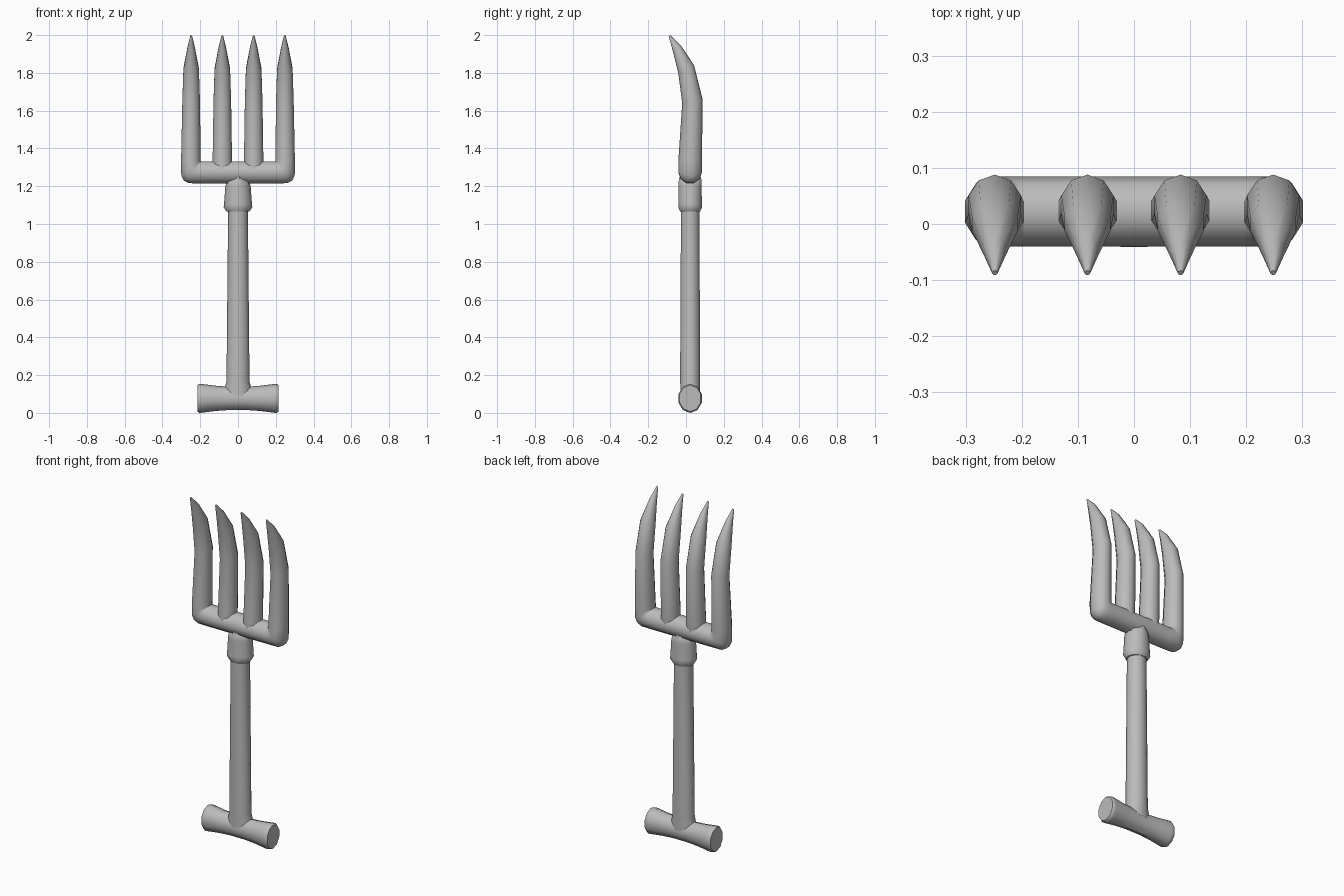
import bpy, bmesh, math
from mathutils import Vector

cube = bpy.data.objects.get("Cube")
if cube:
    bpy.data.objects.remove(cube, do_unlink=True)

grey = bpy.data.materials.new("plain grey")
grey.use_nodes = True
grey.diffuse_color = (0.5, 0.5, 0.5, 1)
grey.node_tree.nodes["Principled BSDF"].inputs["Base Color"].default_value = (0.5, 0.5, 0.5, 1)

SIDES = 10
MID_Y = 0.022  # depth of the straight parts


def loft(name, rings):
    """Skin elliptical rings, each a (centre, half axis u, half axis v)."""
    bm = bmesh.new()
    loops = []
    for c, u, v in rings:
        c, u, v = Vector(c), Vector(u), Vector(v)
        angles = [math.pi / 2 + math.tau * i / SIDES for i in range(SIDES)]
        loops.append([bm.verts.new(c + u * math.cos(a) + v * math.sin(a)) for a in angles])
    for a, b in zip(loops, loops[1:]):
        for i in range(SIDES):
            j = (i + 1) % SIDES
            bm.faces.new((a[i], a[j], b[j], b[i]))
    bm.faces.new(loops[0])
    bm.faces.new(loops[-1])
    bmesh.ops.remove_doubles(bm, verts=bm.verts, dist=0.0005)
    bmesh.ops.recalc_face_normals(bm, faces=bm.faces)
    mesh = bpy.data.meshes.new(name)
    bm.to_mesh(mesh)
    bm.free()
    mesh.materials.append(grey)
    obj = bpy.data.objects.new(name, mesh)
    bpy.context.collection.objects.link(obj)
    bpy.ops.object.select_all(action="DESELECT")
    obj.select_set(True)
    bpy.context.view_layer.objects.active = obj
    bpy.ops.object.shade_smooth_by_angle(angle=math.radians(42))
    return obj


def upright(name, profile):
    """Upright part from (z, half width, half depth) steps."""
    return loft(name, [((0, MID_Y, z), (0, d, 0), (w, 0, 0)) for z, w, d in profile])


# Flared cross grip
half = [(0.215, 0.070), (0.205, 0.077), (0.19, 0.076), (0.12, 0.067), (0.05, 0.062)]
grip = [(-x, r) for x, r in half] + [(x, r) for x, r in reversed(half)]
loft("cross_grip", [((x, MID_Y, 0.077), (0, r * 0.84, 0), (0, 0, r)) for x, r in grip])

# Shaft with a small fillet at the grip, and the collar above it
upright("shaft", [(0.09, 0.075, 0.053), (0.135, 0.07, 0.054), (0.165, 0.061, 0.056),
                  (1.1, 0.052, 0.051)])
upright("collar", [(1.065, 0.06, 0.055), (1.088, 0.076, 0.066), (1.105, 0.074, 0.065),
                   (1.2, 0.067, 0.064), (1.225, 0.06, 0.064), (1.25, 0.015, 0.06)])


def tine_rings(x, side):
    """Curved upper part of a tine, from the bend to the tip."""
    return [((x, 0.034, 1.65), (side * 0.049, 0, 0), (0, 0.054, 0.01)),
            ((x, 0.001, 1.82), (side * 0.043, 0, 0), (0, 0.042, 0.02)),
            ((x, -0.048, 1.93), (side * 0.021, 0, 0), (0, 0.022, 0.014)),
            ((x, -0.087, 1.996), (side * 0.005, 0, 0), (0, 0.004, 0.003))]


# Crossbar turning up into the two outer tines, swept as one U
inner = Vector((0.195, MID_Y, 1.335))
outer = [(0.195, 1.212), (0.262, 1.213), (0.288, 1.226), (0.303, 1.255), (0.304, 1.335)]
right_half = []
for x, z in outer:
    edge = Vector((x, MID_Y, z))
    right_half.append(((edge + inner) / 2, (edge - inner) / 2, Vector((0, 0.0625, 0))))
right_half += tine_rings(0.248, 1)
left_half = [(Vector(c) * Vector((1, 1, 1)).x, u, v) for c, u, v in right_half]
mirror = lambda p: Vector((-p[0], p[1], p[2]))
left_half = [(mirror(c), mirror(u), Vector(v)) for c, u, v in right_half]
loft("crossbar_and_outer_tines", left_half[::-1] + right_half)

# Inner tines
for name, x in (("inner_tine_right", -0.083), ("inner_tine_left", 0.083)):
    base = [((x, MID_Y, 1.27), (0.055, 0, 0), (0, 0.058, 0)),
            ((x, MID_Y + 0.002, 1.34), (0.054, 0, 0), (0, 0.058, 0))]
    loft(name, base + tine_rings(x, 1))
